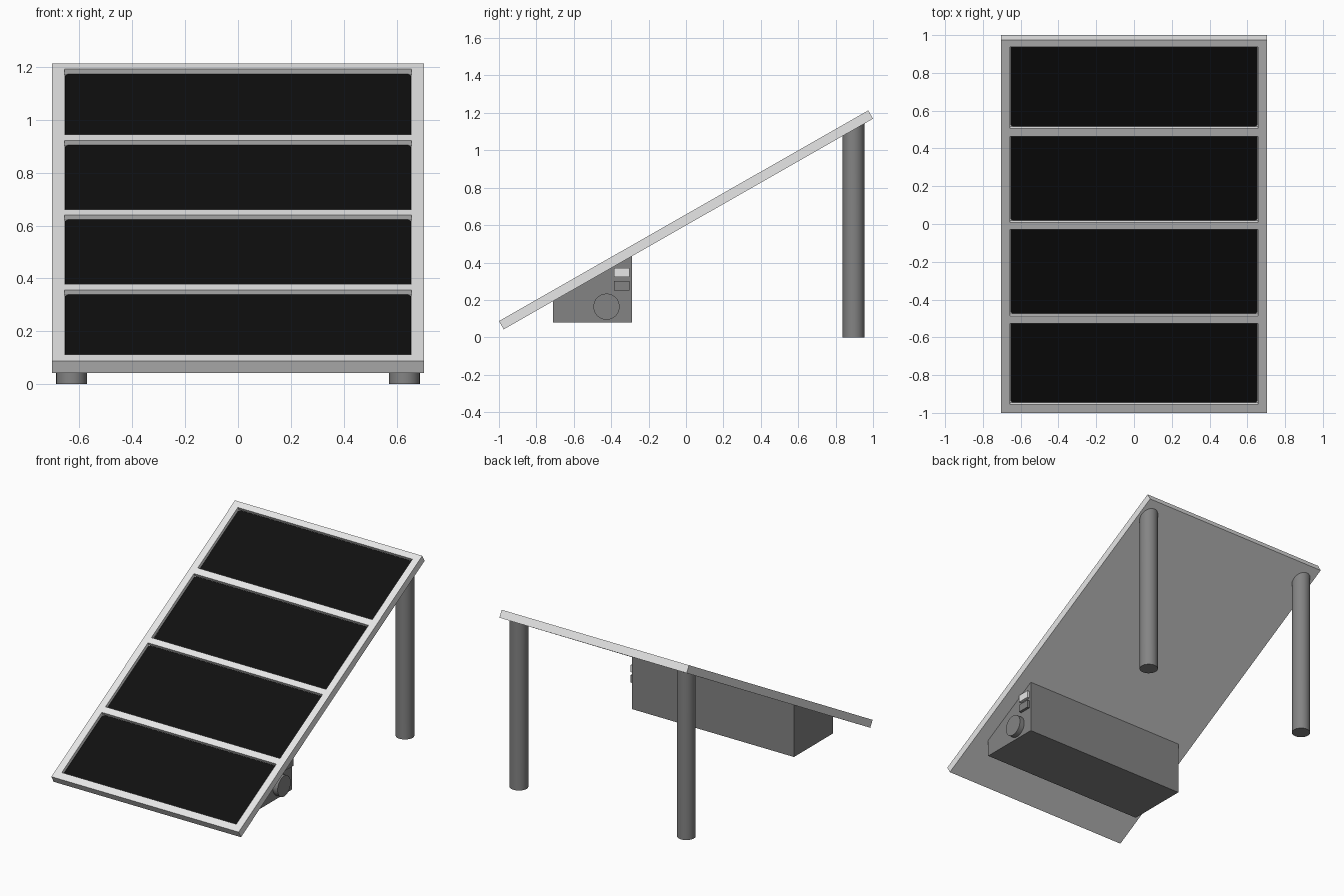
import bpy, bmesh, math
from mathutils import Vector

if "Cube" in bpy.data.objects:
    bpy.data.objects.remove(bpy.data.objects["Cube"])

# Shared slope of the solar panel
ANGLE = math.radians(29.7)
C, S = math.cos(ANGLE), math.sin(ANGLE)
LENGTH, THICK, HALF_W = 2.273, 0.051, 0.705
LOW_Y, LOW_Z = -1.0, 0.087


def material(name, value):
    m = bpy.data.materials.new(name)
    m.diffuse_color = (value, value, value, 1)
    m.use_nodes = True
    m.node_tree.nodes["Principled BSDF"].inputs["Base Color"].default_value = m.diffuse_color
    return m


LIGHT = material("light grey", 0.8)
DARK = material("dark grey", 0.23)
BLACK = material("cell black", 0.005)


def on_slope(x, s, n):
    """Panel coordinates (across, up the slope, normal) to world."""
    return Vector((x, LOW_Y + s * C - n * S, LOW_Z + s * S + n * C))


def underside(y):
    return LOW_Z - THICK * C + (y - LOW_Y - THICK * S) * S / C


def finish(bm, name, mat):
    bmesh.ops.remove_doubles(bm, verts=bm.verts, dist=1e-5)
    bmesh.ops.recalc_face_normals(bm, faces=bm.faces)
    me = bpy.data.meshes.new(name)
    bm.to_mesh(me)
    bm.free()
    me.materials.append(mat)
    ob = bpy.data.objects.new(name, me)
    bpy.context.collection.objects.link(ob)
    return ob


def prism(name, points, offset, mat):
    """Closed solid from a planar outline pushed along offset."""
    bm = bmesh.new()
    face = bm.faces.new([bm.verts.new(p) for p in points])
    ext = bmesh.ops.extrude_face_region(bm, geom=[face], use_keep_orig=True)
    moved = [v for v in ext["geom"] if isinstance(v, bmesh.types.BMVert)]
    bmesh.ops.translate(bm, verts=moved, vec=Vector(offset))
    return finish(bm, name, mat)


# Panel frame with four recessed bays
CELL_X, DEPTH = 0.657, 0.023
BAYS = [(0.05, 0.545), (0.591, 1.117), (1.160, 1.686), (1.733, 2.230)]
xs = [-HALF_W, -CELL_X, CELL_X, HALF_W]
ss = [0] + [v for bay in BAYS for v in bay] + [LENGTH]
bm = bmesh.new()


def quad(*pts):
    bm.faces.new([bm.verts.new(on_slope(*p)) for p in pts])


def walls(x0, x1, s0, s1, depth):
    ring = [(x0, s0), (x1, s0), (x1, s1), (x0, s1)]
    for a, b in zip(ring, ring[1:] + ring[:1]):
        quad((*a, 0), (*b, 0), (*b, -depth), (*a, -depth))
    quad(*[(*p, -depth) for p in ring])


for i in range(3):
    for j in range(len(ss) - 1):
        x0, x1, s0, s1 = xs[i], xs[i + 1], ss[j], ss[j + 1]
        if i == 1 and j % 2 == 1:
            walls(x0, x1, s0, s1, DEPTH)
        else:
            quad((x0, s0, 0), (x1, s0, 0), (x1, s1, 0), (x0, s1, 0))
# rim subdivided to match the grid on top, then one underside
for j in range(len(ss) - 1):
    for x in (-HALF_W, HALF_W):
        quad((x, ss[j], 0), (x, ss[j + 1], 0), (x, ss[j + 1], -THICK), (x, ss[j], -THICK))
    for i in range(3):
        quad(*[(x, s, -THICK) for x, s in ((xs[i], ss[j]), (xs[i + 1], ss[j]),
                                           (xs[i + 1], ss[j + 1]), (xs[i], ss[j + 1]))])
for i in range(3):
    for s in (0, LENGTH):
        quad((xs[i], s, 0), (xs[i + 1], s, 0), (xs[i + 1], s, -THICK), (xs[i], s, -THICK))
finish(bm, "panel_frame", LIGHT)

# Black solar cells with clipped corners
GAP, CLIP = 0.003, 0.01
for k, (s0, s1) in enumerate(BAYS):
    x, a, b = CELL_X - GAP, s0 + GAP, s1 - GAP
    outline = [(-x + CLIP, a), (x - CLIP, a), (x, a + CLIP), (x, b - CLIP),
               (x - CLIP, b), (-x + CLIP, b), (-x, b - CLIP), (-x, a + CLIP)]
    prism(f"solar_cell_{k + 1}", [on_slope(px, ps, -0.019) for px, ps in outline],
          on_slope(0, 0, -0.0035) - on_slope(0, 0, 0), BLACK)

# Two rear legs, tops cut to the slope
for side, name in ((-1, "left_leg"), (1, "right_leg")):
    bm = bmesh.new()
    bmesh.ops.create_cone(bm, cap_ends=True, segments=32, radius1=0.058, radius2=0.058, depth=1)
    for v in bm.verts:
        v.co.x += side * 0.63
        v.co.y += 0.896
        v.co.z = 0 if v.co.z < 0 else underside(v.co.y)
    leg = finish(bm, name, DARK)
    bpy.context.view_layer.objects.active = leg
    leg.select_set(True)
    bpy.ops.object.shade_smooth_by_angle(angle=math.radians(30))
    leg.select_set(False)

# Control box under the panel
BX, Y0, Y1, Z0 = 0.61, -0.71, -0.29, 0.08
prism("control_box", [(-BX, Y0, Z0), (-BX, Y1, Z0), (-BX, Y1, underside(Y1)),
                      (-BX, Y0, underside(Y0))], (2 * BX, 0, 0), DARK)

# Dial and two switches on the right end
dial = [(BX, -0.425 + 0.07 * math.cos(t * math.tau / 32), 0.164 + 0.07 * math.sin(t * math.tau / 32))
        for t in range(32)]
ob = prism("dial", dial, (0.035, 0, 0), DARK)
bpy.context.view_layer.objects.active = ob
ob.select_set(True)
bpy.ops.object.shade_smooth_by_angle(angle=math.radians(30))
for name, z0, z1, mat in (("upper_switch", 0.323, 0.371, LIGHT), ("lower_switch", 0.251, 0.302, DARK)):
    prism(name, [(BX, -0.385, z0), (BX, -0.302, z0), (BX, -0.302, z1), (BX, -0.385, z1)],
          (0.018, 0, 0), mat)
